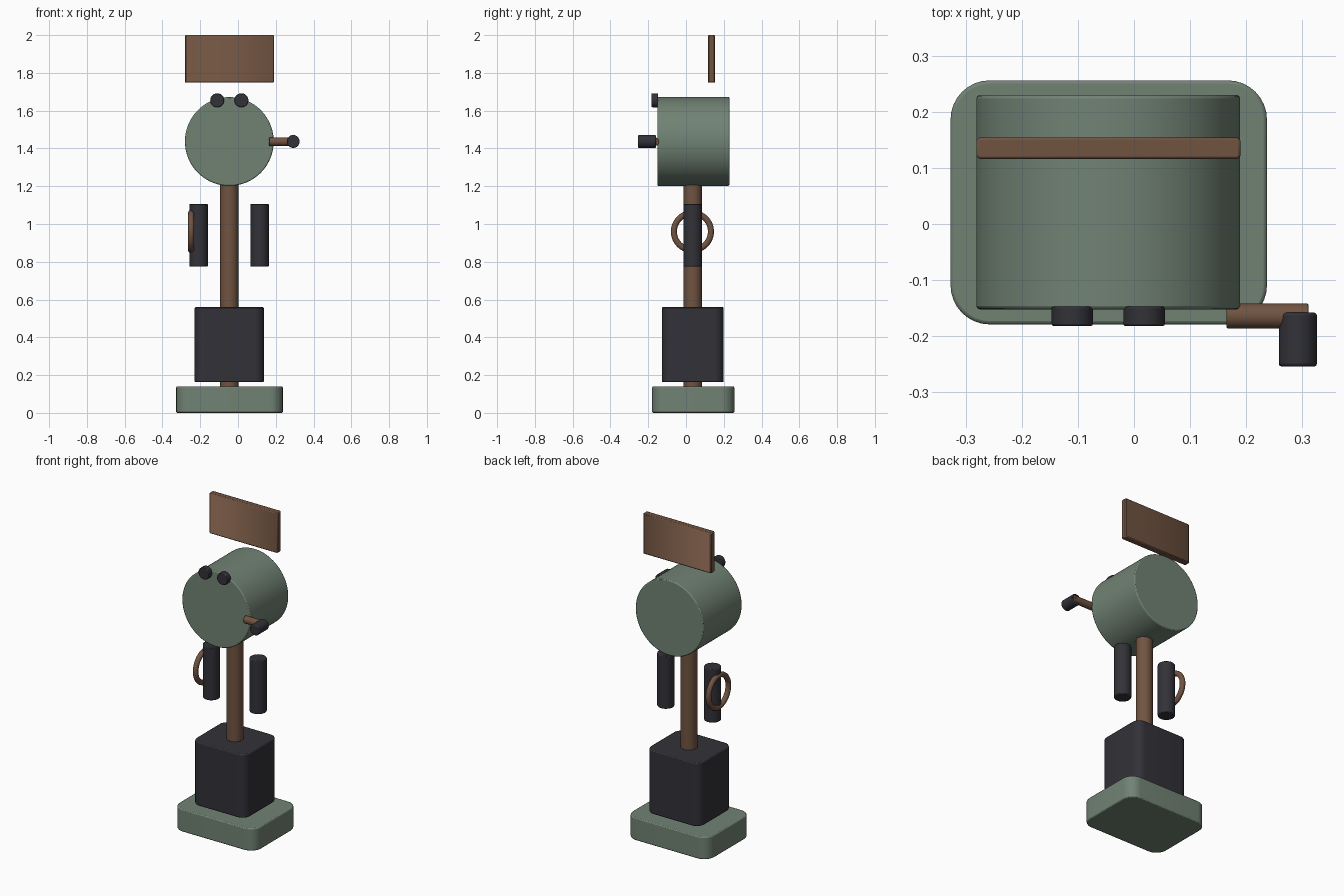
import bpy, math
from mathutils import Vector

if "Cube" in bpy.data.objects:
    bpy.data.objects.remove(bpy.data.objects["Cube"])


def material(name, rgb):
    m = bpy.data.materials.new(name)
    m.diffuse_color = (*rgb, 1)
    m.use_nodes = True
    m.node_tree.nodes["Principled BSDF"].inputs["Base Color"].default_value = m.diffuse_color
    return m


GREEN = material("sage green", (0.165, 0.225, 0.175))
BROWN = material("wood brown", (0.165, 0.088, 0.053))
BLACK = material("dark grey", (0.032, 0.031, 0.039))


def finish(ob, name, mat, bevel=0.0):
    ob.name = name
    ob.data.materials.append(mat)
    if bevel:
        b = ob.modifiers.new("edge", 'BEVEL')
        b.width, b.segments, b.limit_method = bevel, 2, 'ANGLE'
        b.angle_limit = math.radians(40)
    bpy.ops.object.shade_smooth_by_angle(angle=math.radians(35))
    return ob


def cylinder(name, a, b, r, mat, bevel=0.005, sides=64):
    a, b = Vector(a), Vector(b)
    d = b - a
    bpy.ops.mesh.primitive_cylinder_add(
        vertices=sides, radius=r, depth=d.length, location=(a + b) / 2,
        rotation=d.to_track_quat('Z', 'Y').to_euler())
    return finish(bpy.context.object, name, mat, bevel)


def rounded_box(name, lo, hi, radius, mat, bevel=0.006, steps=8):
    """Box with round vertical corners, extruded from a rounded rectangle."""
    ring = []
    corners = [(hi[0], hi[1], 0), (lo[0], hi[1], 90), (lo[0], lo[1], 180), (hi[0], lo[1], 270)]
    for x, y, start in corners:
        cx = x - math.copysign(radius, x - (lo[0] + hi[0]) / 2)
        cy = y - math.copysign(radius, y - (lo[1] + hi[1]) / 2)
        for i in range(steps + 1):
            t = math.radians(start + 90 * i / steps)
            ring.append((cx + radius * math.cos(t), cy + radius * math.sin(t)))
    n = len(ring)
    verts = [(x, y, z) for z in (lo[2], hi[2]) for x, y in ring]
    faces = [tuple(reversed(range(n))), tuple(range(n, 2 * n))]
    faces += [(i, (i + 1) % n, n + (i + 1) % n, n + i) for i in range(n)]
    me = bpy.data.meshes.new(name)
    me.from_pydata(verts, [], faces)
    ob = bpy.data.objects.new(name, me)
    bpy.context.collection.objects.link(ob)
    bpy.ops.object.select_all(action='DESELECT')
    ob.select_set(True)
    bpy.context.view_layer.objects.active = ob
    return finish(ob, name, mat, bevel)


CX, CY = -0.046, 0.036   # axis of the post

# Base, weight block and post
rounded_box("base", (-0.327, -0.179, 0), (0.237, 0.256, 0.14), 0.07, GREEN)
rounded_box("lower_block", (-0.23, -0.128, 0.163), (0.137, 0.199, 0.56), 0.05, BLACK)
cylinder("post", (CX, CY, 0.12), (CX, CY, 1.23), 0.048, BROWN, 0)

# Drum body with two knobs on its front rim
cylinder("drum", (CX, 0.23, 1.437), (CX, -0.152, 1.437), 0.235, GREEN, 0.006, 96)
for side, x in (("left", -0.11), ("right", 0.018)):
    cylinder(side + "_knob", (x, -0.147, 1.655), (x, -0.182, 1.655), 0.037, BLACK, 0.004, 48)

# Crank arm and grip
cylinder("crank_arm", (0.165, -0.164, 1.436), (0.311, -0.164, 1.436), 0.0225, BROWN, 0.003, 48)
cylinder("crank_grip", (0.292, -0.158, 1.437), (0.292, -0.254, 1.437), 0.034, BLACK, 0.005, 48)

# Hanging cylinders either side of the post
for side, x in (("left", -0.209), ("right", 0.114)):
    cylinder(side + "_hanging_cylinder", (x, CY, 0.774), (x, CY, 1.107), 0.049, BLACK)

# Ring on the left cylinder
bpy.ops.mesh.primitive_torus_add(
    major_radius=0.098, minor_radius=0.016, major_segments=64, minor_segments=20,
    location=(-0.248, 0.034, 0.96), rotation=(0, math.pi / 2, 0))
finish(bpy.context.object, "side_ring", BROWN)

# Sign board above the drum
rounded_box("sign_board", (-0.281, 0.116, 1.748), (0.19, 0.154, 2.0), 0.006, BROWN, 0.005, 2)
